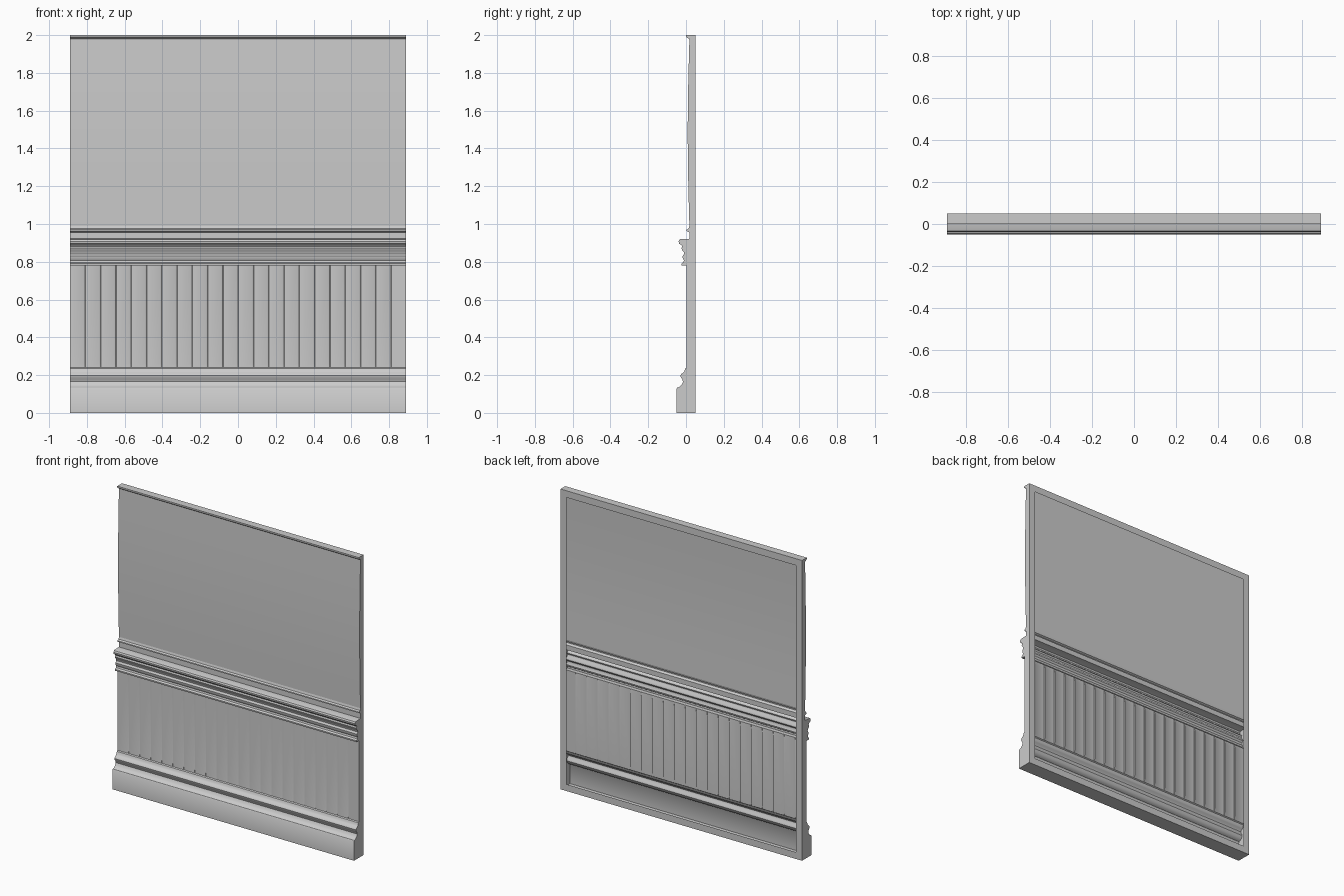
import bpy, bmesh, math

if "Cube" in bpy.data.objects:
    bpy.data.objects.remove(bpy.data.objects["Cube"])

W, H, BACK, LIP = 0.89, 2.0, 0.05, 0.045
BOARDS = 22

# Profiles as (y, z), bottom to top; each starts where the previous ends
BASE = [(-.05, 0), (-.05, .128), (-.046, .134), (-.034, .138), (-.022, .15), (-.016, .165),
        (-.02, .178), (-.027, .187), (-.029, .197), (-.025, .206), (-.014, .213),
        (-.008, .222), (-.004, .235), (.003, .24)]
BOARD = [(.003, .24), (.003, .262), (.003, .755), (.003, .78)]
RAIL = [(.003, .78), (-.024, .78), (-.025, .79), (-.014, .797), (-.011, .808), (-.017, .818),
        (-.018, .83), (-.01, .842), (-.012, .853), (-.021, .862), (-.024, .872),
        (-.02, .882), (-.026, .89), (-.037, .896), (-.039, .908), (-.034, .918),
        (-.03, .92), (.018, .922), (.018, .955), (.01, .96), (.002, .963),
        (.003, .97), (.014, .976), (.018, .99)]
WALL = [(.018 - .009 * math.sin(math.pi * i / 10), .99 + .985 * i / 10) for i in range(11)]
CROWN = [(.018, 1.975), (.016, 1.981), (.006, 1.985), (0, 1.99), (0, H)]


def finish(name, bm):
    mesh = bpy.data.meshes.new(name)
    bm.to_mesh(mesh)
    bm.free()
    ob = bpy.data.objects.new(name, mesh)
    bpy.context.collection.objects.link(ob)
    bpy.ops.object.select_all(action='DESELECT')
    ob.select_set(True)
    bpy.context.view_layer.objects.active = ob
    bpy.ops.object.shade_smooth_by_angle(angle=math.radians(35))
    return ob


def sweep(name, profile, columns=((-W, 0), (W, 0))):
    """Sweep a profile along x; each column is (x, groove depth), ends of the profile stay put."""
    bm = bmesh.new()
    last = len(profile) - 1
    rows = [[bm.verts.new((x, y + (d if 0 < i < last else 0), z)) for x, d in columns]
            for i, (y, z) in enumerate(profile)]
    for a, b in zip(rows, rows[1:]):
        for j in range(len(columns) - 1):
            bm.faces.new((a[j], a[j + 1], b[j + 1], b[j]))
    return finish(name, bm)


# Front face parts
sweep("baseboard", BASE)
sweep("chair_rail", RAIL)
sweep("upper_wall", WALL)
sweep("top_trim", CROWN)

# Wainscot boards with narrow V grooves between them
cols = [(-W, 0)]
for k in range(1, BOARDS):
    x = -W + 2 * W * k / BOARDS
    cols += [(x - .008, 0), (x, .006), (x + .003, 0)]
cols.append((W, 0))
sweep("wainscot_boards", BOARD, cols)

# Side walls follow the whole profile back to the rear plane
outline = BASE + BOARD[1:] + RAIL[1:] + WALL[1:] + CROWN[1:] + [(BACK, H), (BACK, 0)]
for side, name in ((1, "right_side"), (-1, "left_side")):
    bm = bmesh.new()
    vs = [bm.verts.new((side * W, y, z)) for y, z in outline]
    bm.faces.new(vs if side < 0 else vs[::-1])
    bm.normal_update()
    if bm.faces[:][0].normal.x * side < 0:
        bmesh.ops.reverse_faces(bm, faces=bm.faces[:])
    bmesh.ops.triangulate(bm, faces=bm.faces[:])
    finish(name, bm)

# Top and bottom closing strips
sweep("top_edge", [(0, H), (BACK, H)])
sweep("bottom_edge", [(BACK, 0), (-.05, 0)])

# Flat lip round the open back
bm = bmesh.new()
ring = [(1, 0), (-1, 0), (-1, 1), (1, 1)]
outer = [bm.verts.new((sx * W, BACK, t * H)) for sx, t in ring]
inner = [bm.verts.new((sx * (W - LIP), BACK, LIP + t * (H - 2 * LIP))) for sx, t in ring]
for i in range(4):
    j = (i + 1) % 4
    bm.faces.new((outer[i], outer[j], inner[j], inner[i]))
finish("back_frame", bm)
